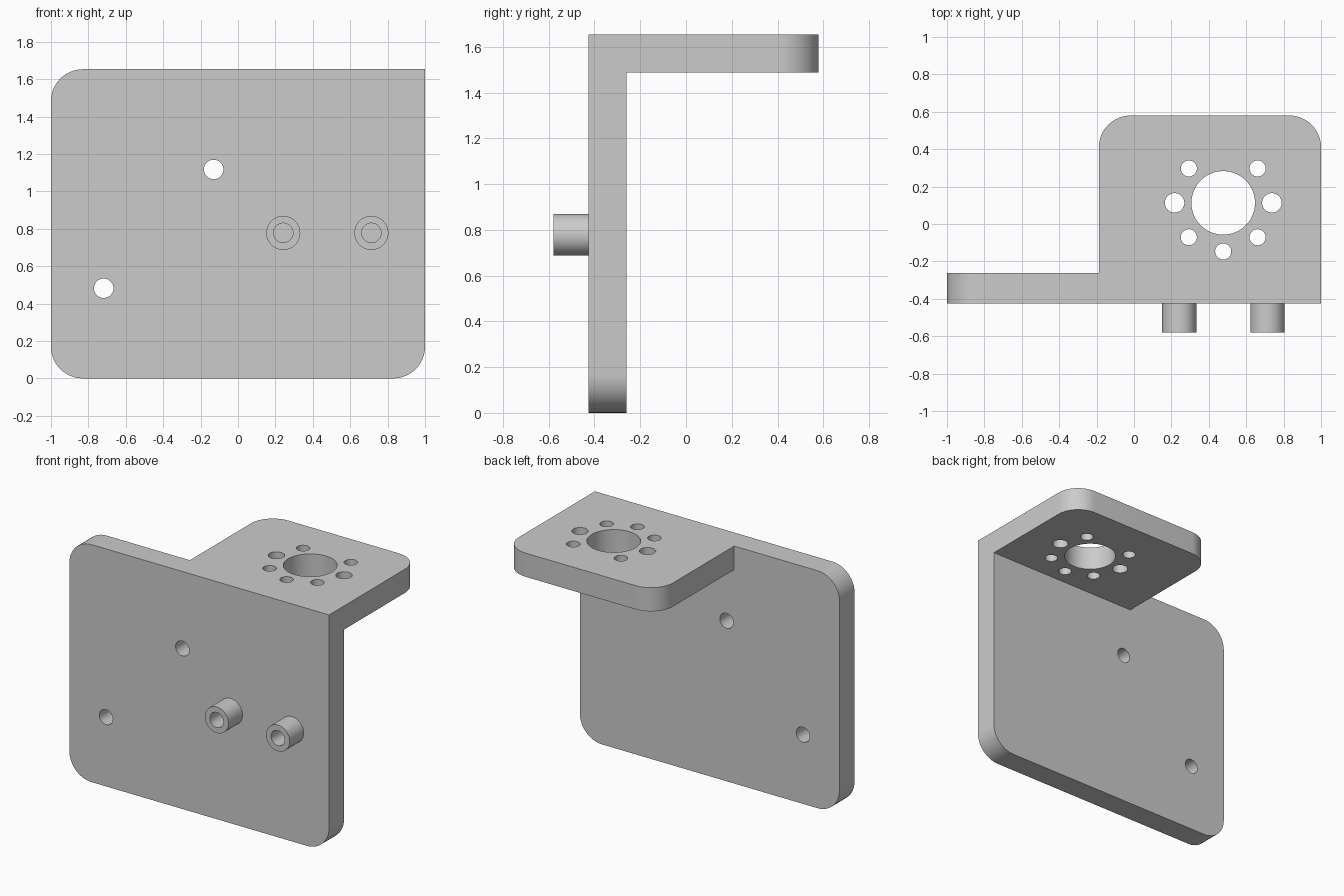
import bpy, bmesh, math
from mathutils import Matrix, Vector

cube = bpy.data.objects.get("Cube")
if cube:
    bpy.data.objects.remove(cube, do_unlink=True)

# Main dimensions
FRONT, INNER, BACK = -0.426, -0.261, 0.58
TOP, SHELF_BASE = 1.653, 1.488
SHELF_LEFT = -0.188
CORNER = 0.17
BOLT, PIN = 0.052, 0.043

grey = bpy.data.materials.new("plain grey")
grey.use_nodes = True
colour = (0.6, 0.6, 0.6, 1)
grey.diffuse_color = colour
grey.node_tree.nodes["Principled BSDF"].inputs["Base Color"].default_value = colour


def make_object(name, bm):
    bmesh.ops.recalc_face_normals(bm, faces=bm.faces)
    mesh = bpy.data.meshes.new(name)
    bm.to_mesh(mesh)
    bm.free()
    mesh.materials.append(grey)
    obj = bpy.data.objects.new(name, mesh)
    bpy.context.collection.objects.link(obj)
    return obj


def slab(name, low, high, is_rounded):
    """Box whose chosen straight edges are rounded."""
    low, high = Vector(low), Vector(high)
    bm = bmesh.new()
    bmesh.ops.create_cube(bm, size=1)
    bmesh.ops.transform(bm, verts=bm.verts, matrix=Matrix.Translation((low + high) / 2)
                        @ Matrix.Diagonal((*(high - low), 1)))
    edges = [e for e in bm.edges if is_rounded(e.verts[0].co, e.verts[1].co)]
    bmesh.ops.bevel(bm, geom=edges, offset=CORNER, segments=12,
                    profile=0.5, affect='EDGES')
    return make_object(name, bm)


def rod(name, centre, radius, depth, axis):
    """Cylinder along y or z."""
    bm = bmesh.new()
    turn = Matrix.Rotation(math.pi / 2, 4, 'X') if axis == 'Y' else Matrix()
    bmesh.ops.create_cone(bm, cap_ends=True, segments=48, radius1=radius, radius2=radius,
                          depth=depth, matrix=Matrix.Translation(centre) @ turn)
    return make_object(name, bm)


def combine(target, other, operation):
    mod = target.modifiers.new(operation.lower(), 'BOOLEAN')
    mod.operation, mod.solver, mod.object = operation, 'EXACT', other
    bpy.context.view_layer.objects.active = target
    bpy.ops.object.modifier_apply(modifier=mod.name)
    bpy.data.objects.remove(other, do_unlink=True)


def smooth(obj):
    bpy.ops.object.select_all(action='DESELECT')
    obj.select_set(True)
    bpy.context.view_layer.objects.active = obj
    bpy.ops.object.shade_smooth_by_angle(angle=math.radians(30))


# Upright plate: three rounded corners, square where the shelf meets its side
def plate_corner(a, b):
    along_y = abs(a.y - b.y) > 0.01
    return along_y and not (a.x > 0 and a.z > 1)


# Shelf: only the two back corners are rounded
def shelf_corner(a, b):
    return abs(a.z - b.z) > 0.01 and a.y > 0


bracket = slab("bracket", (-1, FRONT, 0), (1, INNER, TOP), plate_corner)
shelf = slab("shelf", (SHELF_LEFT, FRONT, SHELF_BASE), (1, BACK, TOP), shelf_corner)
combine(bracket, shelf, 'UNION')

# Two bolt holes through the upright plate
for x, z in ((-0.13, 1.117), (-0.718, 0.482)):
    combine(bracket, rod("cutter", (x, INNER, z), BOLT, 1, 'Y'), 'DIFFERENCE')

# Motor bore and its ring of holes through the shelf
cx, cy, ring = 0.477, 0.113, 0.26
combine(bracket, rod("cutter", (cx, cy, TOP), 0.17, 1, 'Z'), 'DIFFERENCE')
for step in (0, 1, 3, 4, 5, 6, 7):
    angle = step * math.pi / 4
    radius = BOLT if step % 4 == 0 else PIN
    centre = (cx + ring * math.cos(angle), cy + ring * math.sin(angle), TOP)
    combine(bracket, rod("cutter", centre, radius, 1, 'Z'), 'DIFFERENCE')
smooth(bracket)

# Hollow standoffs on the front face
for side, x in (("right", 0.242), ("left", 0.713)):
    length = FRONT + BACK
    post = rod(side + "_standoff", (x, FRONT - length / 2, 0.778), 0.091, length, 'Y')
    combine(post, rod("cutter", (x, -BACK, 0.778), BOLT, 2 * length - 0.01, 'Y'), 'DIFFERENCE')
    smooth(post)
